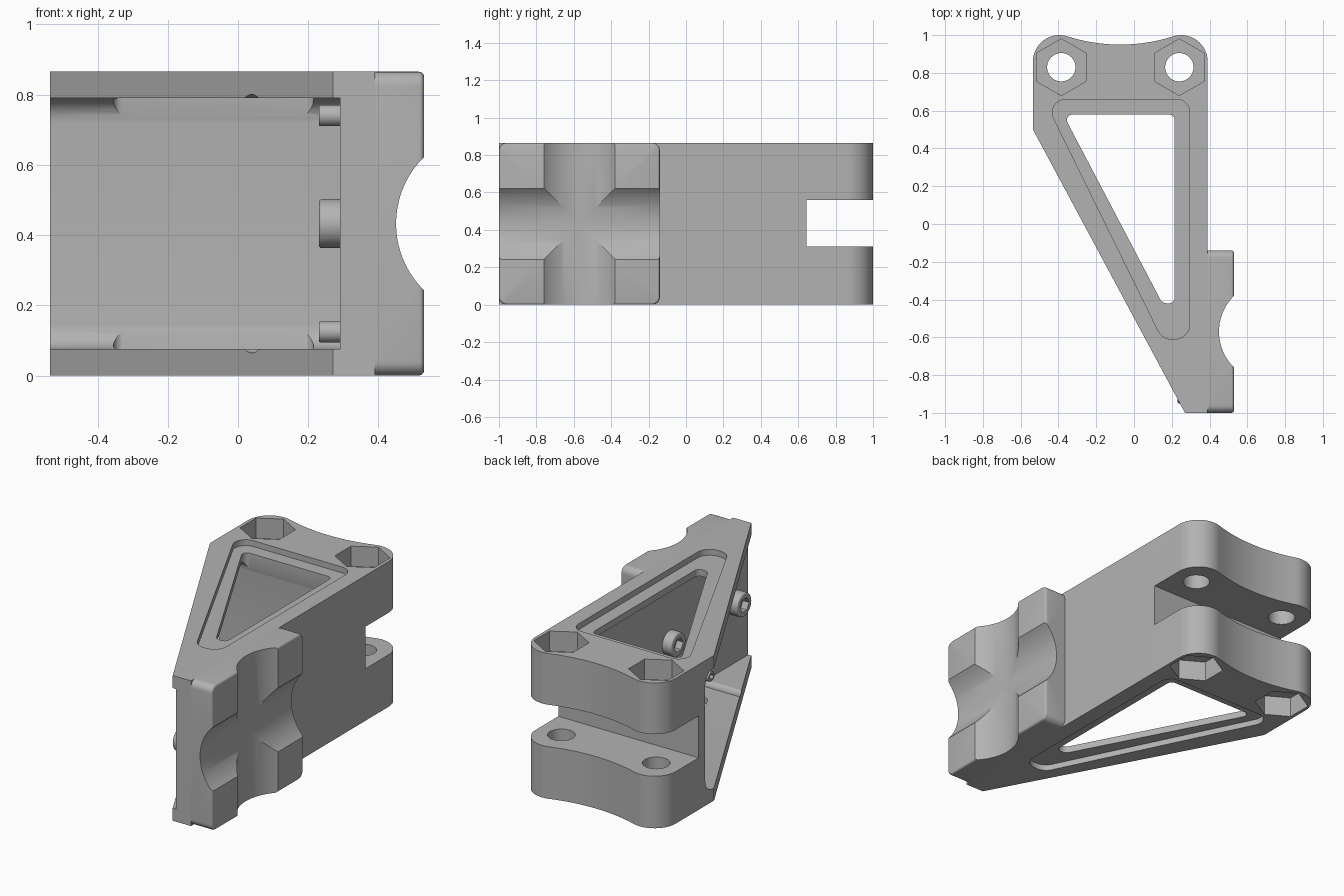
import bpy, bmesh, math
from mathutils import Vector

if "Cube" in bpy.data.objects:
    bpy.data.objects.remove(bpy.data.objects["Cube"], do_unlink=True)

H = 0.865          # overall height
MID = H / 2
PAD_Y = -0.57      # centre of the clamp pad
HOLES = ((-0.385, 0.83), (0.24, 0.83))

grey = bpy.data.materials.new("plain grey")
grey.use_nodes = True
colour = (0.45, 0.45, 0.45, 1)
grey.diffuse_color = colour
grey.node_tree.nodes["Principled BSDF"].inputs["Base Color"].default_value = colour


def arc(cx, cy, r, start, end, steps=14):
    """Points on a circular arc, angles in degrees."""
    return [(cx + r * math.cos(math.radians(start + (end - start) * i / steps)),
             cy + r * math.sin(math.radians(start + (end - start) * i / steps)))
            for i in range(steps + 1)]


def rounded(corners, steps=8):
    """Polygon from (u, v, radius) corners, each replaced by a tangent arc."""
    out = []
    for i, (u, v, r) in enumerate(corners):
        p = Vector((u, v))
        if r == 0:
            out.append((u, v))
            continue
        a = (Vector(corners[i - 1][:2]) - p).normalized()
        b = (Vector(corners[(i + 1) % len(corners)][:2]) - p).normalized()
        half = a.angle(b) / 2
        c = p + (a + b).normalized() * r / math.sin(half)
        s = p + a * r / math.tan(half) - c
        e = p + b * r / math.tan(half) - c
        turn = math.atan2(s.x * e.y - s.y * e.x, s.dot(e))
        first = math.degrees(math.atan2(s.y, s.x))
        out += arc(c.x, c.y, r, first, first + math.degrees(turn), steps)
    return out


def prism(name, pts, lo, hi, axis="z", bevel=0):
    """Extrude a 2D outline along an axis."""
    place = {"z": lambda u, v, h: (u, v, h),
             "x": lambda u, v, h: (h, u, v),
             "y": lambda u, v, h: (u, h, v)}[axis]
    bm = bmesh.new()
    low = [bm.verts.new(place(u, v, lo)) for u, v in pts]
    high = [bm.verts.new(place(u, v, hi)) for u, v in pts]
    bm.faces.new(low)
    cap = bm.faces.new(high)
    for i in range(len(pts)):
        bm.faces.new((low[i - 1], low[i], high[i], high[i - 1]))
    bmesh.ops.recalc_face_normals(bm, faces=bm.faces)
    if bevel:
        bmesh.ops.bevel(bm, geom=list(cap.edges), offset=bevel, segments=3,
                        profile=0.5, affect="EDGES")
    mesh = bpy.data.meshes.new(name)
    bm.to_mesh(mesh)
    bm.free()
    mesh.materials.append(grey)
    obj = bpy.data.objects.new(name, mesh)
    bpy.context.collection.objects.link(obj)
    return obj


def disc(u, v, r, steps=40):
    return arc(u, v, r, 0, 360, steps)[:-1]


def carve(obj, cutters):
    """Subtract the cutters, bake the result and smooth the curved faces."""
    for c in cutters:
        c.hide_render = True
        mod = obj.modifiers.new("cut", "BOOLEAN")
        mod.operation, mod.solver, mod.object = "DIFFERENCE", "EXACT", c
    bpy.context.view_layer.update()
    baked = bpy.data.meshes.new_from_object(
        obj.evaluated_get(bpy.context.evaluated_depsgraph_get()))
    obj.modifiers.clear()
    obj.data = baked
    for c in cutters:
        bpy.data.objects.remove(c, do_unlink=True)
    bpy.ops.object.select_all(action="DESELECT")
    obj.select_set(True)
    bpy.context.view_layer.objects.active = obj
    bpy.ops.object.shade_smooth_by_angle(angle=math.radians(25))


# Bracket outline: wedge with two rounded lugs joined by a shallow hollow
lug_r, lug_y, left_x, right_x = 0.14, 0.86, -0.395, 0.25
mid_x, off = (left_x + right_x) / 2, (right_x - left_x) / 2
hollow_r = 0.925
tilt = math.degrees(math.atan2(0.95 + hollow_r - lug_y, off))
outline = [(0.27, -1), (0.39, -1)]
outline += arc(right_x, lug_y, lug_r, 0, 180 - tilt)
outline += arc(mid_x, 0.95 + hollow_r, hollow_r, -tilt, tilt - 180, 20)[1:-1]
outline += arc(left_x, lug_y, lug_r, tilt, 180)
outline += [(-0.535, 0.5)]
bracket = prism("bracket_body", outline, 0, H)

# Inner pocket between the plates, filleted at the rear wall
cuts = [prism("pocket", rounded([(-1.2, 0.075, 0), (0.583, 0.075, 0.07),
                                 (0.583, H - 0.075, 0.07), (-1.2, H - 0.075, 0)]),
              -0.8, 0.29, "x")]
# Slot between the lugs
cuts.append(prism("slot", [(0.645, 0.31), (1.2, 0.31), (1.2, H - 0.305), (0.645, H - 0.305)],
                  -0.8, 0.8, "x"))
# Triangular window through both plates
window = rounded([(-0.375, 0.58, 0.03), (0.215, 0.58, 0.03),
                  (0.215, -0.42, 0.03), (0.15, -0.42, 0.04)])
cuts.append(prism("window", window, -0.1, H + 0.1))
# Shallow ledge around the window, hex seats and bolt holes, top and bottom
ledge = rounded([(-0.475, 0.66, 0.07), (0.295, 0.66, 0.07),
                 (0.295, -0.61, 0.08), (0.15, -0.61, 0.08)])
for low, high, hex_low, hex_high in ((-0.1, 0.035, -0.1, 0.12),
                                     (H - 0.035, H + 0.1, H - 0.12, H + 0.1)):
    cuts.append(prism("ledge", ledge, low, high))
    for x, y in HOLES:
        cuts.append(prism("hex_seat", arc(x, y, 0.15, 30, 390, 6)[:-1], hex_low, hex_high))
for x, y in HOLES:
    cuts.append(prism("bolt_hole", disc(x, y, 0.075), -0.1, H + 0.1))
# Tool access grooves in the plates
for side in (-1, 1):
    cuts.append(prism("groove", disc(PAD_Y, MID + side * 0.298, 0.07), -0.8, 0.288, "x"))
carve(bracket, cuts)

# Clamp pad with crossed round channels
pad_edge = [(-1, 0, 0.04), (-0.14, 0, 0.04), (-0.14, H, 0.04), (-1, H, 0.04)]
pad = prism("clamp_pad", rounded(pad_edge), 0.39, 0.53, "x", bevel=0.015)
carve(pad, [prism("upright_channel", disc(0.716, PAD_Y, 0.266, 80), -0.1, H + 0.1),
            prism("level_channel", disc(0.716, MID, 0.266, 80), -1.2, 0.1, "y")])

# Screw bosses on the inner wall, each with a tapered rim and a hex socket
for dy, dz, r in ((0.31, 0, 0.07), (-0.31, 0, 0.07), (0, 0.308, 0.03), (0, -0.308, 0.03)):
    y, z = PAD_Y + dy, MID + dz
    boss = prism("screw_boss", disc(y, z, r), 0.295, 0.23, "x", bevel=r * 0.15)
    carve(boss, [prism("socket", arc(y, z, r * 0.6, 0, 360, 6)[:-1], 0.2, 0.27, "x")])
